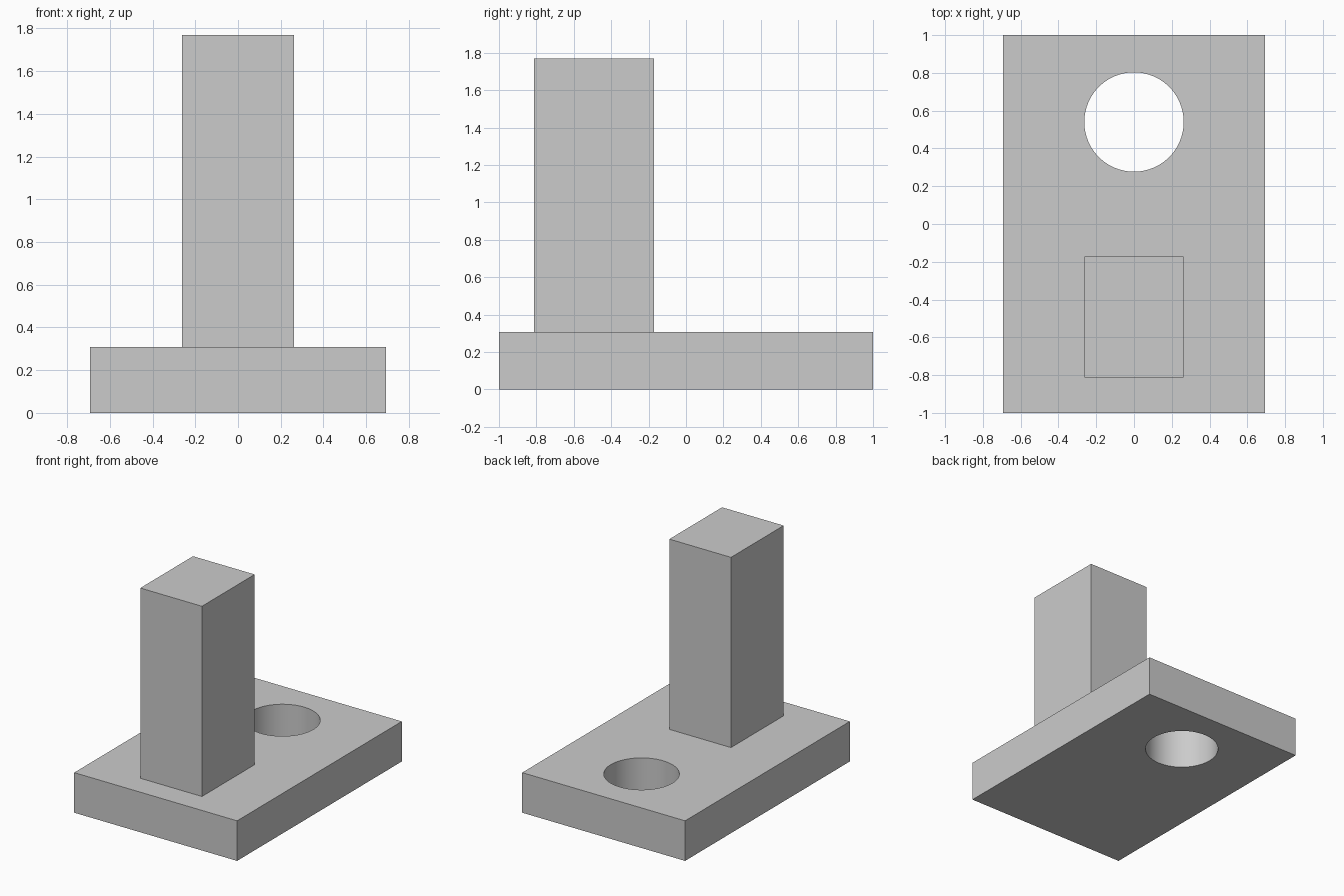
import bpy
import math

cube = bpy.data.objects.get("Cube")
if cube:
    bpy.data.objects.remove(cube, do_unlink=True)

# Single flat grey
grey = bpy.data.materials.new("light_grey")
grey.use_nodes = True
colour = (0.6, 0.6, 0.6, 1)
grey.diffuse_color = colour
grey.node_tree.nodes["Principled BSDF"].inputs["Base Color"].default_value = colour


def box(name, size, centre):
    bpy.ops.mesh.primitive_cube_add(size=1, location=centre)
    obj = bpy.context.object
    obj.name = name
    obj.scale = size
    bpy.ops.object.transform_apply(location=False, rotation=False, scale=True)
    obj.data.materials.append(grey)
    return obj


BASE_H = 0.308
TOP = 1.77

# Upright post standing on the front half of the base
post = box("post", (0.524, 0.64, TOP - BASE_H), (0, -0.492, (TOP + BASE_H) / 2))

# Base plate
base = box("base_plate", (1.385, 2, BASE_H), (0, 0, BASE_H / 2))

# Round through-hole in the back half
bpy.ops.mesh.primitive_cylinder_add(vertices=96, radius=0.263, depth=1,
                                    location=(0, 0.54, BASE_H / 2))
cutter = bpy.context.object
cutter.name = "hole_cutter"
cutter.data.materials.append(grey)
hole = base.modifiers.new("hole", 'BOOLEAN')
hole.operation = 'DIFFERENCE'
hole.solver = 'EXACT'
hole.object = cutter

# Bake the hole, drop the cutter and smooth the bore
bpy.ops.object.select_all(action='DESELECT')
base.select_set(True)
bpy.context.view_layer.objects.active = base
bpy.ops.object.modifier_apply(modifier=hole.name)
bpy.data.objects.remove(cutter, do_unlink=True)
bpy.ops.object.shade_smooth_by_angle(angle=math.radians(30))
